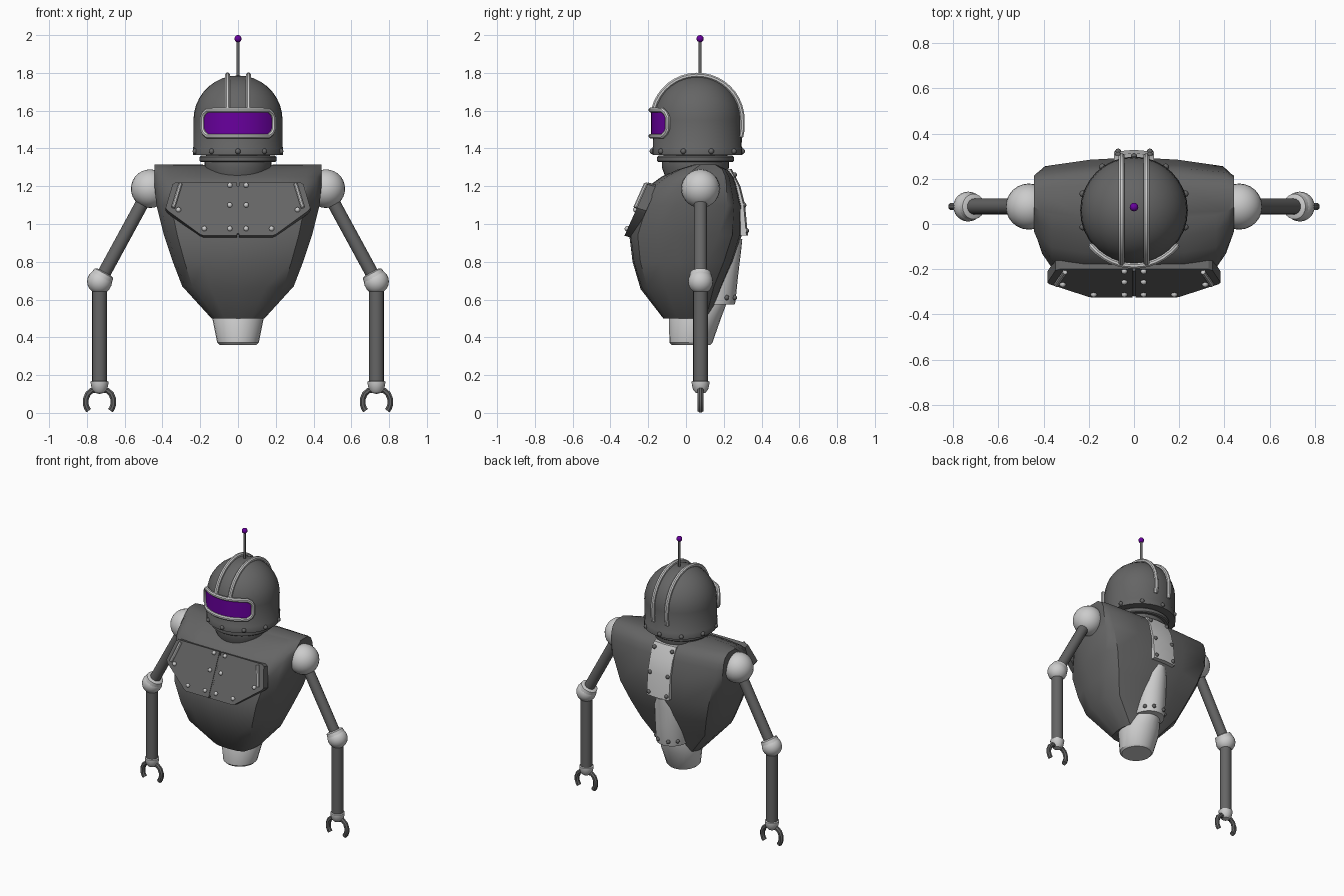
import bpy, bmesh, math
from mathutils import Vector

if "Cube" in bpy.data.objects:
    bpy.data.objects.remove(bpy.data.objects["Cube"])


def colour(name, r, g, b):
    m = bpy.data.materials.new(name)
    m.diffuse_color = (r, g, b, 1)
    m.use_nodes = True
    m.node_tree.nodes["Principled BSDF"].inputs["Base Color"].default_value = m.diffuse_color
    return m


PURPLE = colour("purple", .14, 0, .34)
DARK = colour("dark_metal", .13, .13, .13)
LIGHT = colour("light_metal", .62, .62, .62)


def finish(name, bm, mat=DARK, mirror=False, angle=32):
    bmesh.ops.remove_doubles(bm, verts=bm.verts, dist=0.0002)
    bmesh.ops.recalc_face_normals(bm, faces=bm.faces)
    me = bpy.data.meshes.new(name)
    bm.to_mesh(me)
    bm.free()
    me.shade_smooth()
    me.set_sharp_from_angle(angle=math.radians(angle))
    me.materials.append(mat)
    ob = bpy.data.objects.new(name, me)
    bpy.context.collection.objects.link(ob)
    if mirror:
        ob.modifiers.new("mirror", "MIRROR").use_mirror_merge = False
    return ob


def loft(name, rings, closed=False, **kw):
    """Skin a list of point rings; cap both ends unless the loft is a loop."""
    bm = bmesh.new()
    vs = [[bm.verts.new(p) for p in r] for r in rings]
    n = len(rings[0])
    pairs = list(zip(vs, vs[1:])) + ([(vs[-1], vs[0])] if closed else [])
    for a, b in pairs:
        for i in range(n):
            j = (i + 1) % n
            bm.faces.new((a[i], a[j], b[j], b[i]))
    if not closed:
        bm.faces.new(vs[0])
        bm.faces.new(vs[-1])
    return finish(name, bm, **kw)


def lathe(name, profile, origin, axis=(0, 0, 1), n=24, **kw):
    """Spin (radius, height) points around an axis."""
    q = Vector((0, 0, 1)).rotation_difference(Vector(axis))
    rings = [[Vector(origin) + q @ Vector((max(r, 1e-5) * math.cos(t), max(r, 1e-5) * math.sin(t), h))
              for t in (2 * math.pi * i / n for i in range(n))] for r, h in profile]
    return loft(name, rings, **kw)


def ball(r, n=10):
    return [(r * math.sin(math.pi * i / n), -r * math.cos(math.pi * i / n)) for i in range(n + 1)]


def rod(name, a, b, r, **kw):
    d = Vector(b) - Vector(a)
    return lathe(name, [(r, 0), (r, d.length)], a, d, n=16, **kw)


def tube(name, pts, r, closed=False, n=8, up=(0, 1, 0), **kw):
    """Sweep a round section along a path."""
    pts = [Vector(p) for p in pts]
    m, rings = len(pts), []
    for i, p in enumerate(pts):
        a = pts[i - 1] if closed or i else p
        b = pts[(i + 1) % m] if closed or i < m - 1 else p
        t = (b - a).normalized()
        u = t.cross(Vector(up(p) if callable(up) else up)).normalized()
        v = t.cross(u)
        rings.append([p + r * (u * math.cos(k) + v * math.sin(k))
                      for k in (2 * math.pi * (j + .5) / n for j in range(n))])
    return loft(name, rings, closed=closed, **kw)


def rivets(name, pts, r=0.014, **kw):
    bm = bmesh.new()
    for p in pts:
        s = bmesh.ops.create_uvsphere(bm, u_segments=10, v_segments=6, radius=r)
        bmesh.ops.translate(bm, verts=s["verts"], vec=p)
    return finish(name, bm, angle=60, **kw)


def ellipse(z, hw, yf, yb, n=24):
    return [(hw * math.cos(t), (yf + yb) / 2 + (yb - yf) / 2 * math.sin(t), z)
            for t in (2 * math.pi * i / n for i in range(n))]


# Torso: half section (x fraction, front-to-back fraction), rounder low down and squarer at the shoulders
LOW = [(0, 0), (.5, .015), (.82, .08), (.95, .3), (1, .5), (1, .7), (.85, .9), (.45, .98), (0, 1)]
HIGH = [(0, 0), (.5, .01), (.82, .07), (.94, .2), (1, .34), (1, .88), (.92, .93), (.45, .98), (0, 1)]
LEVELS = [(.50, .14, -.12, .13), (.67, .295, -.24, .19), (.80, .345, -.283, .25), (.94, .392, -.30, .295),
          (1.10, .432, -.245, .295), (1.21, .443, -.185, .268), (1.25, .443, -.13, .255),
          (1.29, .443, -.05, .225), (1.315, .443, .03, .17)]


def torso_ring(z, hw, yf, yb):
    k = min(1, max(0, (z - .7) / .45))
    half = [(a + (c - a) * k, b + (d - b) * k) for (a, b), (c, d) in zip(LOW, HIGH)]
    full = half + [(-x, t) for x, t in half[-2:0:-1]]
    sag = .006 if z > 1.28 else .015 if z == .67 else 0
    return [(x * hw, yf + t * (yb - yf), z - sag * (1 - abs(x))) for x, t in full]


loft("torso", [torso_ring(*l) for l in LEVELS], angle=40)


# Chest plates lying on the sloping chest
def chest(x, z, out=0.0):
    return (x, -.2 - .446 * (1.22 - z) - out, z + out * .3)


PLATE = [(.006, 1.22), (.33, 1.22), (.347, 1.21), (.383, 1.085), (.372, 1.07), (.2, .945), (.18, .938), (.006, .938)]
loft("chest_plates", [[chest(x, z, o) for x, z in PLATE] for o in (-.05, 0)], mirror=True)
rivets("chest_rivets", [chest(x, z, .002) for x, z in
                        [(.043, 1.205), (.043, 1.1), (.043, .975), (.178, .975), (.315, 1.075)]],
       mirror=True, mat=LIGHT)
tube("chest_handles", [chest(.305, 1.21, .008), chest(.343, 1.085, .008)], .011, mirror=True, mat=LIGHT)
rod("chest_hinge", chest(0, 1.2, -.008), chest(0, .95, -.008), .008)

# Waist stem and back spine parts
loft("waist_stem", [ellipse(*r) for r in [(.36, .098, -.075, .128), (.372, .11, -.088, .14), (.5, .136, -.09, .185),
                                          (.58, .11, -.05, .215), (.66, .08, .0, .22)]], mat=LIGHT)
loft("lower_spine", [ellipse(*r) for r in [(.575, .105, .03, .258), (.59, .107, .03, .262), (.72, .104, .05, .275),
                                           (.86, .09, .1, .292), (.92, .055, .16, .298)]], mat=LIGHT)
rivets("lower_spine_rivets", [(.085, .215, .61), (.04, .257, .61)], mirror=True)
BACK = [(1.29, .243), (1.2, .288), (1.1, .313), (.94, .328)]
loft("back_plate", [[(-.088, y - .04, z), (.088, y - .04, z), (.088, y - .008, z), (0, y, z), (-.088, y - .008, z)]
                    for z, y in BACK], mat=LIGHT)
rivets("back_plate_rivets", [(.07, .256, 1.26), (.07, .306, 1.1), (.07, .32, .965)], mirror=True)

# Neck
HC = Vector((0, .06, 0))
lathe("neck", [(.16, 1.25), (.178, 1.3), (.178, 1.327), (.195, 1.327), (.203, 1.333), (.203, 1.355), (.195, 1.362),
               (.17, 1.362), (.17, 1.375)], HC - Vector((0, .01, 0)), n=32)

# Helmet with rivets and two crest bands
R, HZ = .236, 1.55
lathe("helmet", [(.2, 1.365), (.238, 1.365), (.238, 1.405), (.235, 1.41)] +
      [(R * math.cos(a), HZ + R * math.sin(a)) for a in (math.pi / 2 * i / 9 for i in range(10))], HC, n=32)


def around(deg, r, z):
    a = math.radians(deg)
    return Vector((r * math.sin(a), HC.y - r * math.cos(a), z))


rivets("helmet_rivets", [around(36 * i, .238, 1.385) for i in range(10)], .015)
crest = [(.055, HC.y - .238 * math.cos(a), HZ + .238 * math.sin(a))
         for a in (math.radians(15 + 165 * i / 18) for i in range(19))]
crest += [(.055, HC.y + .238, 1.5), (.055, HC.y + .23, 1.46)]
tube("crest_bands", crest, .014, up=(1, 0, 0), mirror=True, mat=LIGHT)

# Visor: curved purple window with a rounded frame
VZ = 1.534
cols = [-50, -47, -41] + list(range(-32, 33, 8)) + [41, 47, 50]
height = lambda d: {50: .03, 47: .052}.get(abs(d), .069)
edge = [(d, height(d)) for d in cols] + [(d, -height(d)) for d in reversed(cols)]
bm = bmesh.new()
grid = [[bm.verts.new(around(d, .244, VZ + s * height(d))) for s in (-1, 1)] for d in cols]
for a, b in zip(grid, grid[1:]):
    bm.faces.new((a[0], b[0], b[1], a[1]))
finish("visor", bm, mat=PURPLE)
tube("visor_frame", [around(d, .245, VZ + h) for d, h in edge], .0135, closed=True,
     up=lambda p: (p.x, p.y - HC.y, 0), mat=LIGHT)

# Antenna
rod("antenna", (0, .075, 1.76), (0, .075, 1.975), .008)
lathe("antenna_tip", ball(.019), (0, .075, 1.981), n=16, mat=PURPLE)

# Arms
Y = .077
SH, EL, WR = Vector((.465, Y, 1.187)), Vector((.733, Y, .695)), Vector((.733, Y, .145))
lathe("shoulders", ball(.102, 14), SH, mirror=True, mat=LIGHT)
rod("upper_arms", SH, EL, .035, mirror=True)
up = (SH - EL).normalized()
lathe("elbows", ball(.066), EL, mirror=True, mat=LIGHT)
lathe("elbow_collars", [(.064, 0), (.056, .05), (.04, .056)], EL, up, mirror=True, mat=LIGHT)
rod("forearms", EL, WR, .039, mirror=True)
lathe("wrists", [(0, -.045), (.025, -.039), (.04, -.022), (.045, 0), (.047, .012), (.047, .02), (.038, .024)],
      WR, n=16, mirror=True, mat=LIGHT)

# Two-fingered claws
FINGER = [(.015, .122), (.042, .118), (.062, .1), (.073, .072), (.073, .045), (.066, .024), (.057, .012)]
for side, label in ((1, "outer"), (-1, "inner")):
    tube(label + "_claws", [(WR.x + side * x, Y, z) for x, z in FINGER], .0165, mirror=True)
